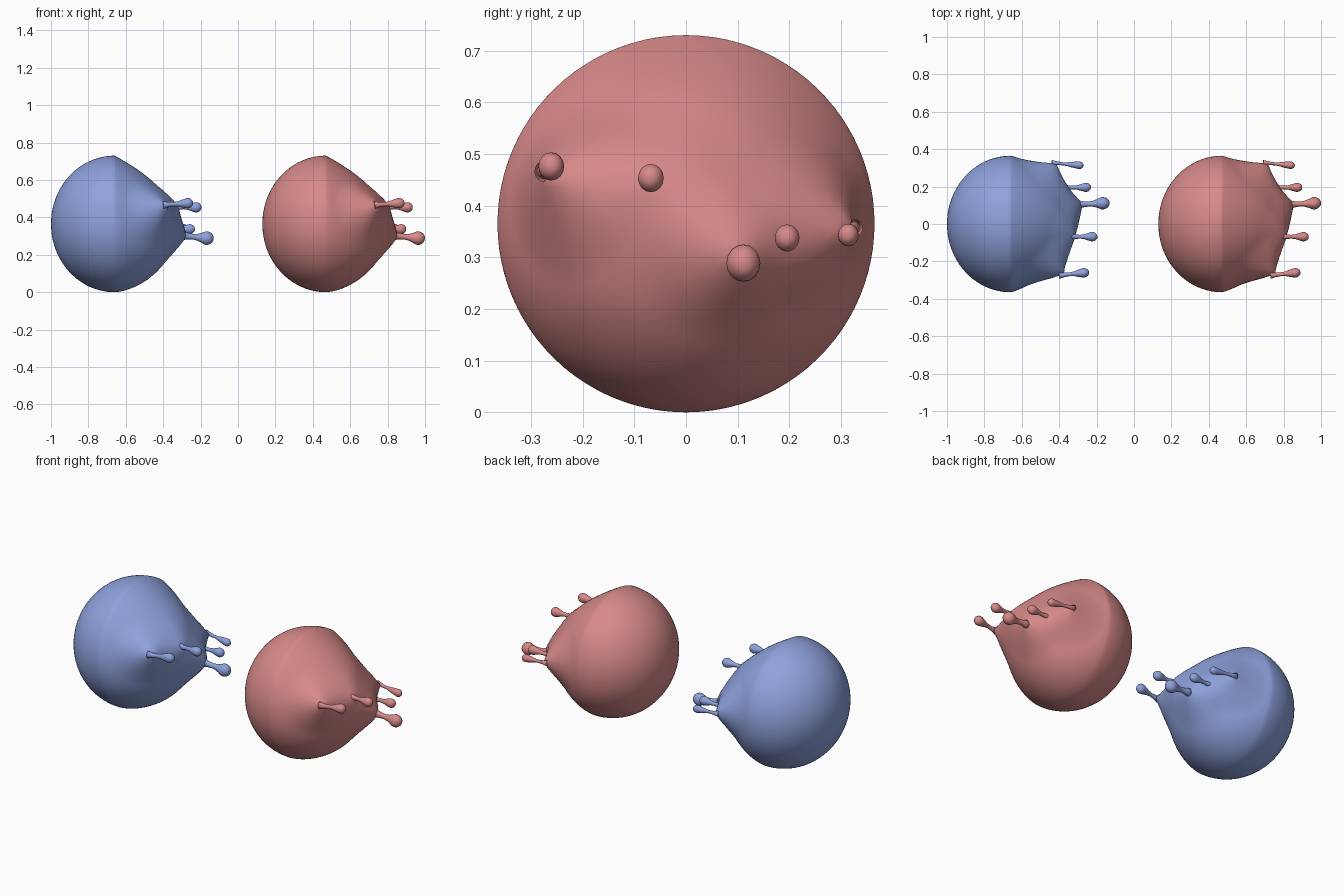
import bpy, bmesh, math
from mathutils import Vector

cube = bpy.data.objects.get("Cube")
if cube:
    bpy.data.objects.remove(cube, do_unlink=True)


def material(name, rgb):
    m = bpy.data.materials.new(name)
    m.use_nodes = True
    m.diffuse_color = (*rgb, 1)
    m.node_tree.nodes["Principled BSDF"].inputs["Base Color"].default_value = (*rgb, 1)
    return m


def make_object(name, bm, mat, offset):
    me = bpy.data.meshes.new(name)
    bmesh.ops.recalc_face_normals(bm, faces=bm.faces)
    bm.to_mesh(me)
    bm.free()
    me.materials.append(mat)
    me.shade_smooth()
    ob = bpy.data.objects.new(name, me)
    ob.location.x = offset
    bpy.context.collection.objects.link(ob)


R = 0.365
CENTRE = Vector((-0.66, 0, R))

# Each feeler: root on the body, end of the bulb, bulb radius
FEELERS = [
    ((-0.375, -0.272, 0.468), (-0.24, -0.258, 0.478), 0.025),
    ((-0.315, -0.068, 0.455), (-0.195, -0.068, 0.453), 0.025),
    ((-0.275, 0.105, 0.300), (-0.13, 0.113, 0.285), 0.033),
    ((-0.350, 0.195, 0.335), (-0.23, 0.196, 0.338), 0.024),
    ((-0.415, 0.325, 0.355), (-0.27, 0.312, 0.341), 0.020),
]


def body(name, mat, offset):
    """Round blob, blunter on the feeler side, pulled to a peak at each root."""
    bm = bmesh.new()
    bmesh.ops.create_icosphere(bm, subdivisions=5, radius=1)
    for v in bm.verts:
        x, y, z = v.co
        if x > 0:
            x = (0.335 - 0.03 * z) * (x * x) ** (0.79 + 0.17 * z)
        else:
            x *= 0.34
        v.co = CENTRE + Vector((x, y * R, z * R))
    # Second round corrects the overlap between neighbouring peaks
    for reach in (0.19, 0.08):
        for root, tip, r in FEELERS:
            root = Vector(root)
            near = min(bm.verts, key=lambda v: (v.co - root).length).co.copy()
            for v in bm.verts:
                d = (v.co - near).length
                if d < reach:
                    v.co += (root - near) * (1 - d / reach) ** 1.6
    make_object(name, bm, mat, offset)


def feeler(name, mat, offset, root, tip, r):
    """Teardrop turned around the line from root to tip."""
    root, tip = Vector(root), Vector(tip)
    axis = (tip - root).normalized()
    start = root - axis * 0.025
    length = (tip - start).length
    turn = axis.to_track_quat('Z', 'Y')
    profile = [(0, 0.75), (0.15, 0.5), (0.35, 0.4), (0.5, 0.5), (0.62, 0.73)]
    profile = [(t * length, k * r) for t, k in profile]
    for i in range(6):
        a = math.radians(-12 + 17 * i)
        profile.append((length - r * 1.15 * (1 - math.sin(a)), r * math.cos(a)))
    bm = bmesh.new()
    n = 16
    rings = []
    for h, rad in profile:
        rings.append([bm.verts.new(start + turn @ Vector((
            rad * math.cos(math.tau * i / n), rad * 1.1 * math.sin(math.tau * i / n), h)))
            for i in range(n)])
    for a, b in zip(rings, rings[1:]):
        for i in range(n):
            j = (i + 1) % n
            bm.faces.new((a[i], a[j], b[j], b[i]))
    bm.faces.new(rings[0])
    bm.faces.new(rings[-1])
    make_object(name, bm, mat, offset)


# Two matching blobs side by side
for label, rgb, offset in (("blue", (0.27, 0.36, 0.72), 0),
                           ("red", (0.68, 0.25, 0.25), 1.13)):
    mat = material("soft " + label, rgb)
    body(label + "_body", mat, offset)
    for i, f in enumerate(FEELERS):
        feeler(f"{label}_feeler_{i + 1}", mat, offset, *f)
